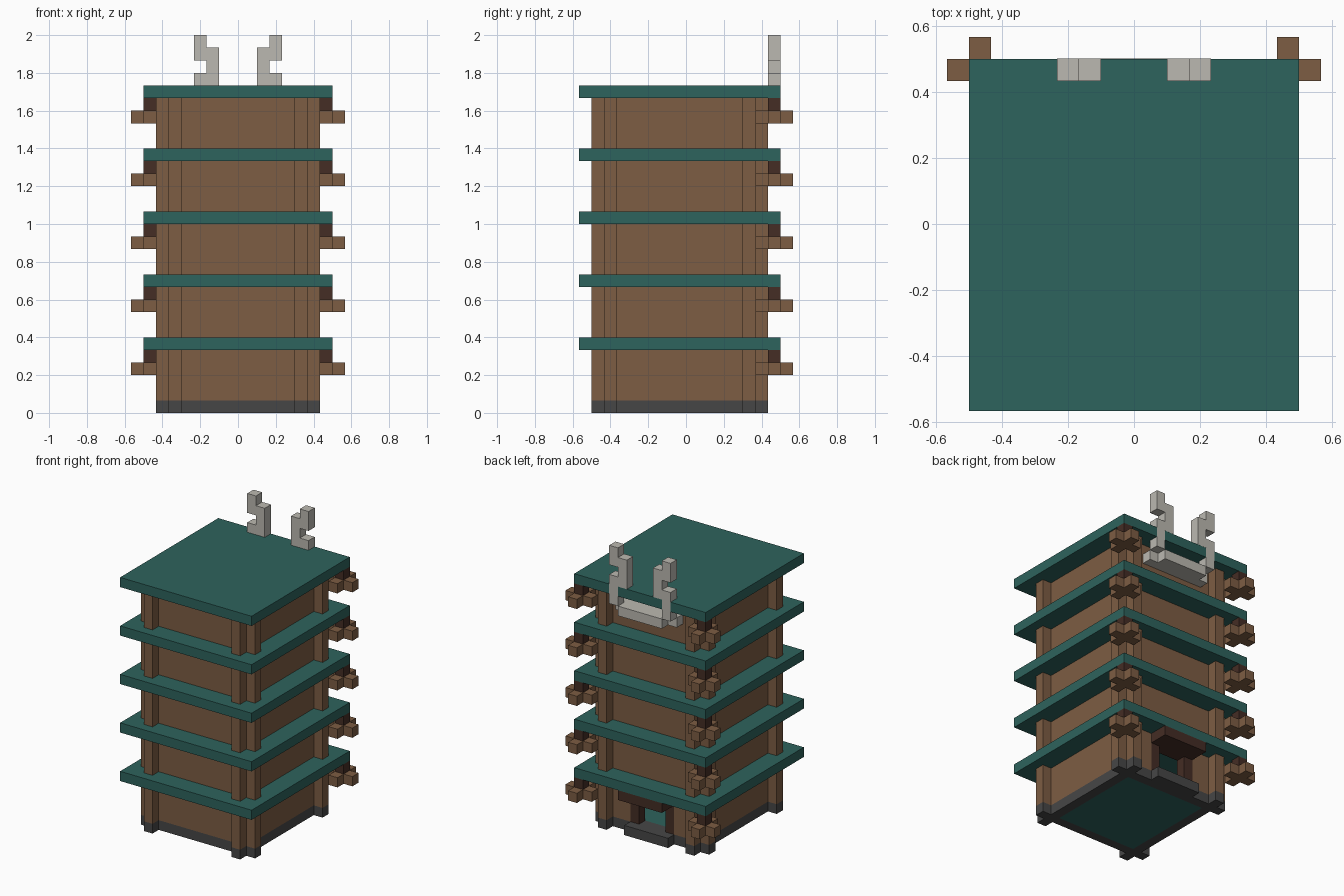
import bpy
import bmesh
from mathutils import Vector

cube = bpy.data.objects.get("Cube")
if cube:
    bpy.data.objects.remove(cube, do_unlink=True)

U = 1 / 15      # one block
STOREYS = 5
STEP = 5        # blocks from one roof slab to the next


def material(name, rgb):
    m = bpy.data.materials.new(name)
    m.use_nodes = True
    m.diffuse_color = (*rgb, 1)
    bsdf = m.node_tree.nodes["Principled BSDF"]
    bsdf.inputs["Base Color"].default_value = (*rgb, 1)
    bsdf.inputs["Roughness"].default_value = 0.9
    return m


WOOD = material("brown wood", (0.205, 0.109, 0.056))
DARK = material("dark wood", (0.058, 0.026, 0.018))
GREEN = material("teal green", (0.027, 0.125, 0.109))
STONE = material("dark stone", (0.062, 0.062, 0.062))
BONE = material("pale grey", (0.50, 0.485, 0.44))


def blocks(name, mat, *boxes):
    """One object made of boxes, each given as x, y and z ranges in blocks."""
    bm = bmesh.new()
    for ranges in boxes:
        lo, hi = Vector([r[0] for r in ranges]), Vector([r[1] for r in ranges])
        made = bmesh.ops.create_cube(bm, size=1)["verts"]
        bmesh.ops.scale(bm, vec=(hi - lo) * U, verts=made)
        bmesh.ops.translate(bm, vec=(lo + hi) / 2 * U, verts=made)
    mesh = bpy.data.meshes.new(name)
    bm.to_mesh(mesh)
    bm.free()
    mesh.materials.append(mat)
    ob = bpy.data.objects.new(name, mesh)
    bpy.context.collection.objects.link(ob)
    return ob


def flip(box):
    """Mirror a box across x = 0."""
    (a, b), y, z = box
    return (-b, -a), y, z


def both(*boxes):
    return [*boxes, *map(flip, boxes)]


def corner_posts(z):
    """Pairs of posts hugging each outer corner."""
    return both(((4.5, 5.5), (-7.5, -6.5), z), ((4.5, 5.5), (5.5, 6.5), z),
                ((5.5, 6.5), (-6.5, -5.5), z), ((5.5, 6.5), (4.5, 5.5), z))


# Foundation, floor and step
low = (0, 1)
blocks("foundation", STONE, *corner_posts(low), *both(((4.5, 5.5), (-6.5, 5.5), low)),
       ((-4.5, 4.5), (-6.5, -5.5), low), ((-4.5, 4.5), (4.5, 5.5), low))
blocks("floor", GREEN, ((-4.5, 4.5), (-5.5, 4.5), low))
blocks("door_step", STONE, ((-2.5, 2.5), (5.5, 6.5), low))

# Hollow ground storey with a doorway at the back
hall = (1, 5)
blocks("ground_walls", WOOD, *both(((4.5, 5.5), (-6.5, 5.5), hall)),
       ((-4.5, 4.5), (-6.5, -5.5), hall),
       *both(((2.5, 4.5), (4.5, 5.5), hall)))
blocks("door_frame", DARK, *both(((1.5, 2.5), (4.5, 5.5), (1, 4))),
       ((-2.5, 2.5), (4.5, 5.5), (4, 5)))
blocks("door_awning", DARK, ((-2.5, 2.5), (5.5, 7.5), (4, 5)))

# Storeys: walls, posts, roof slab and a lantern at each back corner
for i in range(STOREYS):
    top = STEP * (i + 1)
    bottom = top - 4
    if i:
        blocks("upper_walls", WOOD, ((-5.5, 5.5), (-6.5, 5.5), (bottom, top)))
    blocks("corner_posts", WOOD, *corner_posts((bottom, top)))
    blocks("roof_slab", GREEN, ((-7.5, 7.5), (-8.5, 7.5), (top, top + 1)))
    blocks("lantern_hangers", DARK, *both(((6.5, 7.5), (6.5, 7.5), (top - 1, top))))
    z = (top - 2, top - 1)
    blocks("lanterns", WOOD, *both(((5.5, 8.5), (6.5, 7.5), z),
                                   ((6.5, 7.5), (5.5, 6.5), z),
                                   ((6.5, 7.5), (7.5, 8.5), z)))

# Horned ornament passing through the back edge of the top slab
back = (6.5, 7.51)
blocks("horns", BONE, *both(((2.5, 3.5), back, (24, 27)),
                            ((1.5, 2.5), back, (26, 29)),
                            ((2.5, 3.5), back, (28, 30))))
blocks("horn_bar", BONE, ((-2.5, 2.5), back, (23, 24)),
       ((-3.5, 3.5), (5.5, 6.5), (23, 24)))
